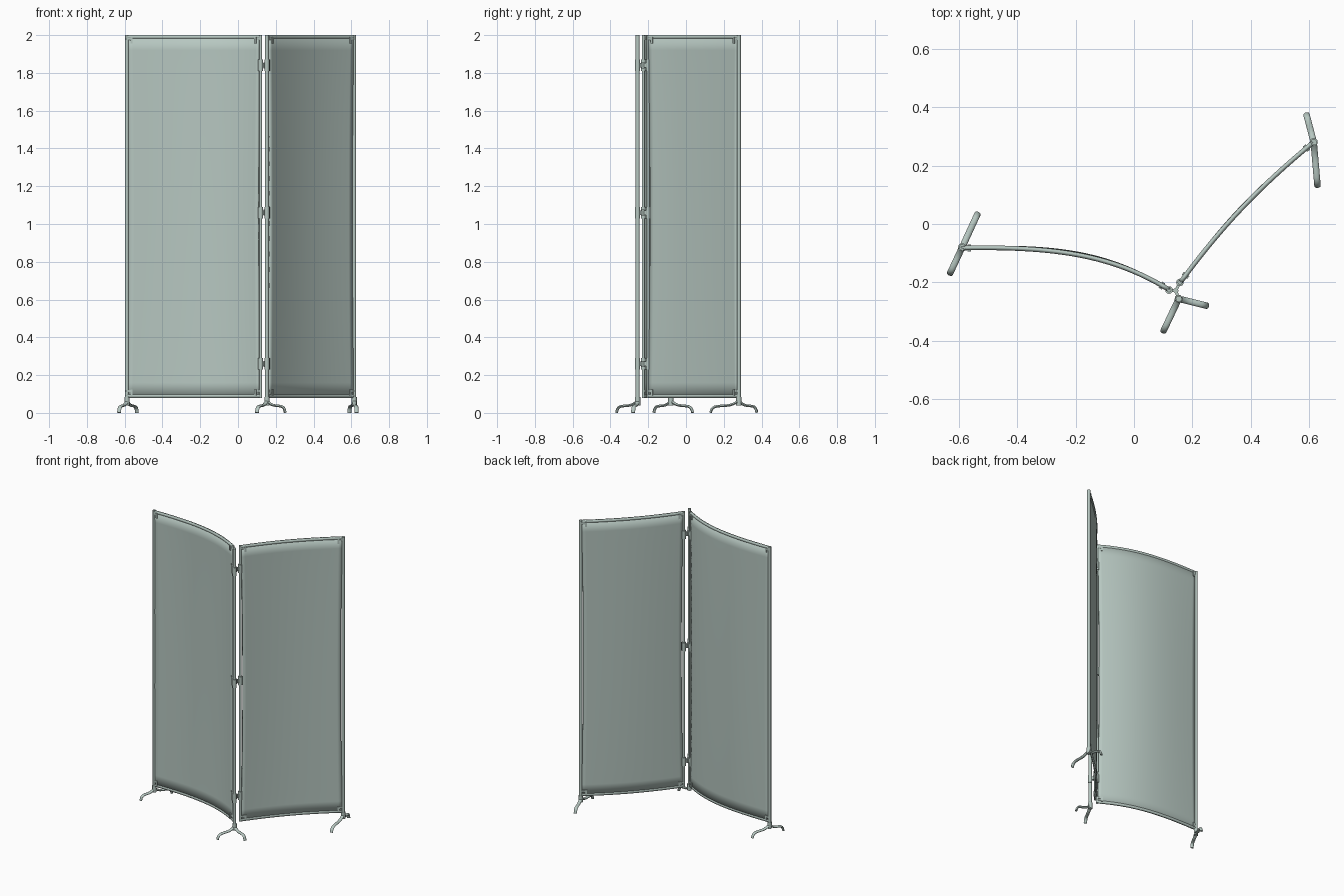
import bpy, bmesh, math
from mathutils import Vector
from mathutils.geometry import interpolate_bezier

cube = bpy.data.objects.get("Cube")
if cube:
    bpy.data.objects.remove(cube, do_unlink=True)

# Single grey-green colour
COLOUR = (0.47, 0.57, 0.53, 1)
mat = bpy.data.materials.new("grey green")
mat.use_nodes = True
mat.diffuse_color = COLOUR
mat.node_tree.nodes["Principled BSDF"].inputs["Base Color"].default_value = COLOUR


def finish(obj):
    obj.data.materials.append(mat)
    bpy.ops.object.select_all(action='DESELECT')
    obj.select_set(True)
    bpy.context.view_layer.objects.active = obj
    bpy.ops.object.shade_smooth_by_angle(angle=math.radians(40))
    return obj


def mesh_object(name, bm):
    me = bpy.data.meshes.new(name)
    bm.to_mesh(me)
    bm.free()
    obj = bpy.data.objects.new(name, me)
    bpy.context.collection.objects.link(obj)
    return finish(obj)


def cylinder(name, x, y, z0, z1, r):
    bpy.ops.mesh.primitive_cylinder_add(vertices=12, radius=r, depth=z1 - z0,
                                        location=(x, y, (z0 + z1) / 2))
    bpy.context.object.name = name
    return finish(bpy.context.object)


def box(name, loc, size, angle):
    bpy.ops.mesh.primitive_cube_add(size=1, location=loc, rotation=(0, 0, angle))
    obj = bpy.context.object
    obj.name = name
    obj.scale = size
    return finish(obj)


def sweep(name, points, half_width, half_height):
    """Sweep an oval section along a path."""
    bm = bmesh.new()
    rings = []
    n = 10
    for i, p in enumerate(points):
        t = (points[min(i + 1, len(points) - 1)] - points[max(i - 1, 0)]).normalized()
        side = Vector((-t.y, t.x, 0)).normalized()
        up = t.cross(side)
        rings.append([bm.verts.new(p + side * half_width * math.cos(a) + up * half_height * math.sin(a))
                      for a in (math.tau * k / n for k in range(n))])
    for a, b in zip(rings, rings[1:]):
        for k in range(n):
            bm.faces.new((a[k], a[(k + 1) % n], b[(k + 1) % n], b[k]))
    bm.faces.new(rings[0])
    bm.faces.new(rings[-1])
    bmesh.ops.recalc_face_normals(bm, faces=bm.faces)
    return mesh_object(name, bm)


def plan_curve(plan, count, z=0):
    return interpolate_bezier(*[Vector((x, y, z)) for x, y in plan], count)


BOTTOM, TOP = 0.08, 2.0


def fabric_panel(name, plan, bow):
    """Curved cloth sheet, pulled in a little at its free edges."""
    cols, rows = 29, 25
    base = plan_curve(plan, cols)
    bm = bmesh.new()
    grid = []
    for j in range(rows):
        v = j / (rows - 1)
        swell = math.sin(math.pi * v) ** 0.7 if 0 < v < 1 else 0
        row = []
        for i, p in enumerate(base):
            u = i / (cols - 1)
            t = (base[min(i + 1, cols - 1)] - base[max(i - 1, 0)]).normalized()
            out = Vector((-t.y, t.x, 0))
            q = p + out * bow * swell * math.sin(math.pi * u)
            q += t * 0.012 * swell * (1 - 2 * u) * abs(1 - 2 * u)
            q.z = BOTTOM + (TOP - BOTTOM) * v
            row.append(bm.verts.new(q))
        grid.append(row)
    for a, b in zip(grid, grid[1:]):
        for i in range(cols - 1):
            bm.faces.new((a[i], a[i + 1], b[i + 1], b[i]))
    obj = mesh_object(name, bm)
    thick = obj.modifiers.new("cloth thickness", 'SOLIDIFY')
    thick.thickness = 0.01
    thick.offset = 0

    # Hem rods inside the top and bottom edges
    for label, z in (("top", TOP - 0.01), ("bottom", BOTTOM + 0.01)):
        sweep(f"{name}_{label}_hem", plan_curve(plan, cols, z), 0.008, 0.01)

    # Corner clips on both sides of the cloth
    for end, i, inner in (("start", 0, 2), ("end", cols - 1, cols - 3)):
        p, q = base[i], base[inner]
        t = (q - p).normalized()
        angle = math.atan2(t.y, t.x)
        c = p + t * 0.028
        for label, z in (("top", TOP - 0.028), ("bottom", BOTTOM + 0.028)):
            box(f"{name}_{end}_{label}_clip", (c.x, c.y, z), (0.012, 0.024, 0.034), angle)
            box(f"{name}_{end}_{label}_clip_arm", (*(p + t * 0.014).xy, z + 0.008),
                (0.03, 0.016, 0.012), angle)


fabric_panel("right_panel", [(-0.592, -0.082), (-0.28, -0.077), (-0.08, -0.102), (0.12, -0.225)], 0.006)
fabric_panel("left_panel", [(0.16, -0.198), (0.295, -0.015), (0.42, 0.12), (0.612, 0.278)], 0.004)


def foot(name, x, y, tips):
    """Two-toed foot with a collar around the post."""
    cylinder(name + "_collar", x, y, 0.04, 0.085, 0.014)
    for i, (tx, ty) in enumerate(tips):
        d = Vector((tx - x, ty - y, 0))
        c = Vector((x, y, 0))
        arch = interpolate_bezier(c + Vector((0, 0, 0.065)), c + d * 0.3 + Vector((0, 0, 0.03)),
                                  c + d * 0.5 + Vector((0, 0, 0.042)), c + d * 0.8 + Vector((0, 0, 0.034)), 9)
        toe = interpolate_bezier(arch[-1], c + d * 0.9 + Vector((0, 0, 0.031)),
                                 c + d * 0.97 + Vector((0, 0, 0.022)), c + d + Vector((0, 0, 0.001)), 6)
        sweep(f"{name}_toe_{i + 1}", arch + toe[1:], 0.011, 0.007)


# Floor posts and feet
STANDS = {
    "right": (-0.588, -0.08, [(-0.535, 0.035), (-0.63, -0.17)]),
    "middle": (0.153, -0.256, [(0.25, -0.28), (0.1, -0.368)]),
    "left": (0.615, 0.28, [(0.59, 0.375), (0.628, 0.13)]),
}
for side, (x, y, tips) in STANDS.items():
    cylinder(side + "_post", x, y, 0.045, TOP, 0.0105)
    foot(side + "_foot", x, y, tips)

# Slim panel-edge posts around the fold
EDGES = {"right": (0.12, -0.226), "left": (0.157, -0.2)}
for side, (x, y) in EDGES.items():
    cylinder(side + "_inner_post", x, y, BOTTOM, TOP, 0.008)

# Hinges joining the edge posts to the middle post
mx, my = STANDS["middle"][:2]
hub = Vector((0.143, -0.228, 0))
for k, z in enumerate((0.26, 1.06, 1.84)):
    cylinder(f"hinge_{k + 1}_hub", hub.x, hub.y, z - 0.016, z + 0.016, 0.009)
    for side, (x, y) in list(EDGES.items()) + [("middle", (mx, my))]:
        cylinder(f"hinge_{k + 1}_{side}_sleeve", x, y, z - 0.03, z + 0.03, 0.013)
        d = hub - Vector((x, y, 0))
        box(f"hinge_{k + 1}_{side}_link", (x + d.x / 2, y + d.y / 2, z),
            (d.length, 0.01, 0.024), math.atan2(d.y, d.x))
